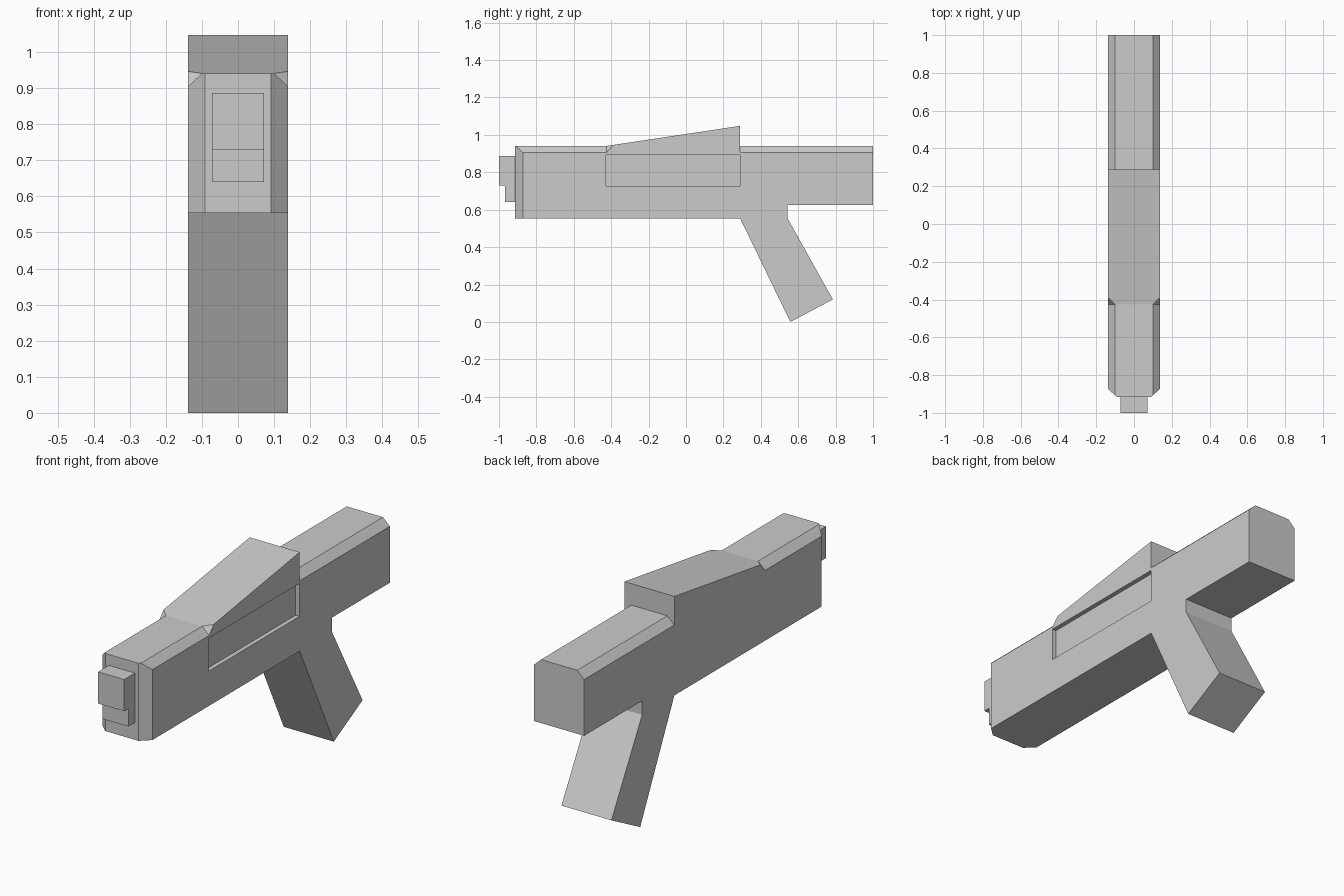
import bpy, bmesh

if "Cube" in bpy.data.objects:
    bpy.data.objects.remove(bpy.data.objects["Cube"])

W = 0.138                      # half width of the body
Y0, Y1 = -0.425, 0.289         # ends of the raised sight block
TOP, SHOULDER = 0.941, 0.905   # flat top and lower edge of the top chamfer


def make(name, bm):
    bmesh.ops.recalc_face_normals(bm, faces=bm.faces)
    mesh = bpy.data.meshes.new(name)
    bm.to_mesh(mesh)
    bm.free()
    ob = bpy.data.objects.new(name, mesh)
    bpy.context.collection.objects.link(ob)
    return ob


def side_prism(name, profile, half):
    """Extrude a (y, z) side profile across x."""
    bm = bmesh.new()
    face = bm.faces.new([bm.verts.new((-half, y, z)) for y, z in profile])
    ext = bmesh.ops.extrude_face_region(bm, geom=[face])
    bmesh.ops.translate(bm, vec=(2 * half, 0, 0),
                        verts=[v for v in ext["geom"] if isinstance(v, bmesh.types.BMVert)])
    return make(name, bm)


def bridge(name, ring_a, ring_b):
    """Closed solid between two rings with equal point counts."""
    bm = bmesh.new()
    a = [bm.verts.new(p) for p in ring_a]
    b = [bm.verts.new(p) for p in ring_b]
    bm.faces.new(a)
    bm.faces.new(b)
    for i in range(len(a)):
        j = (i + 1) % len(a)
        bm.faces.new((a[i], a[j], b[j], b[i]))
    return make(name, bm)


def cut(target, cutter):
    cutter.hide_render = True
    mod = target.modifiers.new("cut", "BOOLEAN")
    mod.operation, mod.solver, mod.object = "DIFFERENCE", "EXACT", cutter
    bpy.context.view_layer.objects.active = target
    bpy.ops.object.modifier_apply(modifier=mod.name)
    bpy.data.objects.remove(cutter)


# Body, sight block and grip share one side profile
body = side_prism("body_and_grip", [
    (-0.915, 0.554), (-0.915, TOP), (Y0, TOP), (Y1, 1.048), (Y1, TOP), (1.0, TOP),
    (1.0, 0.624), (0.543, 0.624), (0.543, 0.554), (0.785, 0.12), (0.558, 0.0), (0.289, 0.554)], W)

# Chamfers: the top edges ahead of and behind the sight block, and the nose corners
dx, dz = W - 0.10, TOP - SHOULDER
tri = [(0.10 - dx, TOP + dz), (W + dx, SHOULDER - dz), (W + dx, TOP + dz)]
rise = 0.036                                   # length of the slanted chamfer stop
wedge_z = TOP + rise * (1.048 - TOP) / (Y1 - Y0)


def outside(x, z):
    return (x - 0.10) * dz + (z - TOP) * dx


slope = rise / outside(W, wedge_z)
for s in (-1, 1):
    cut(body, bridge("front_chamfer_cutter",
                     [(s * x, -1.1, z) for x, z in tri],
                     [(s * x, Y0 + slope * outside(x, z), z) for x, z in tri]))
    cut(body, bridge("rear_chamfer_cutter",
                     [(s * x, Y1, z) for x, z in tri],
                     [(s * x, 1.1, z) for x, z in tri]))
    nose = [(0.045, -0.958), (0.185, -0.829), (0.185, -0.958)]
    cut(body, bridge("nose_cutter",
                     [(s * x, y, 0.4) for x, y in nose],
                     [(s * x, y, 1.1) for x, y in nose]))

# Shallow slot on the right side only
slot = [(-0.428, 0.728), (Y1, 0.728), (Y1, 0.892), (-0.428, 0.892)]
cut(body, bridge("slot_cutter", [(W - 0.022, y, z) for y, z in slot],
                 [(W + 0.1, y, z) for y, z in slot]))

# Stepped muzzle block
side_prism("muzzle", [(-0.915, 0.64), (-0.967, 0.64), (-0.967, 0.729), (-1.0, 0.729),
                      (-1.0, 0.887), (-0.915, 0.887)], 0.072)
